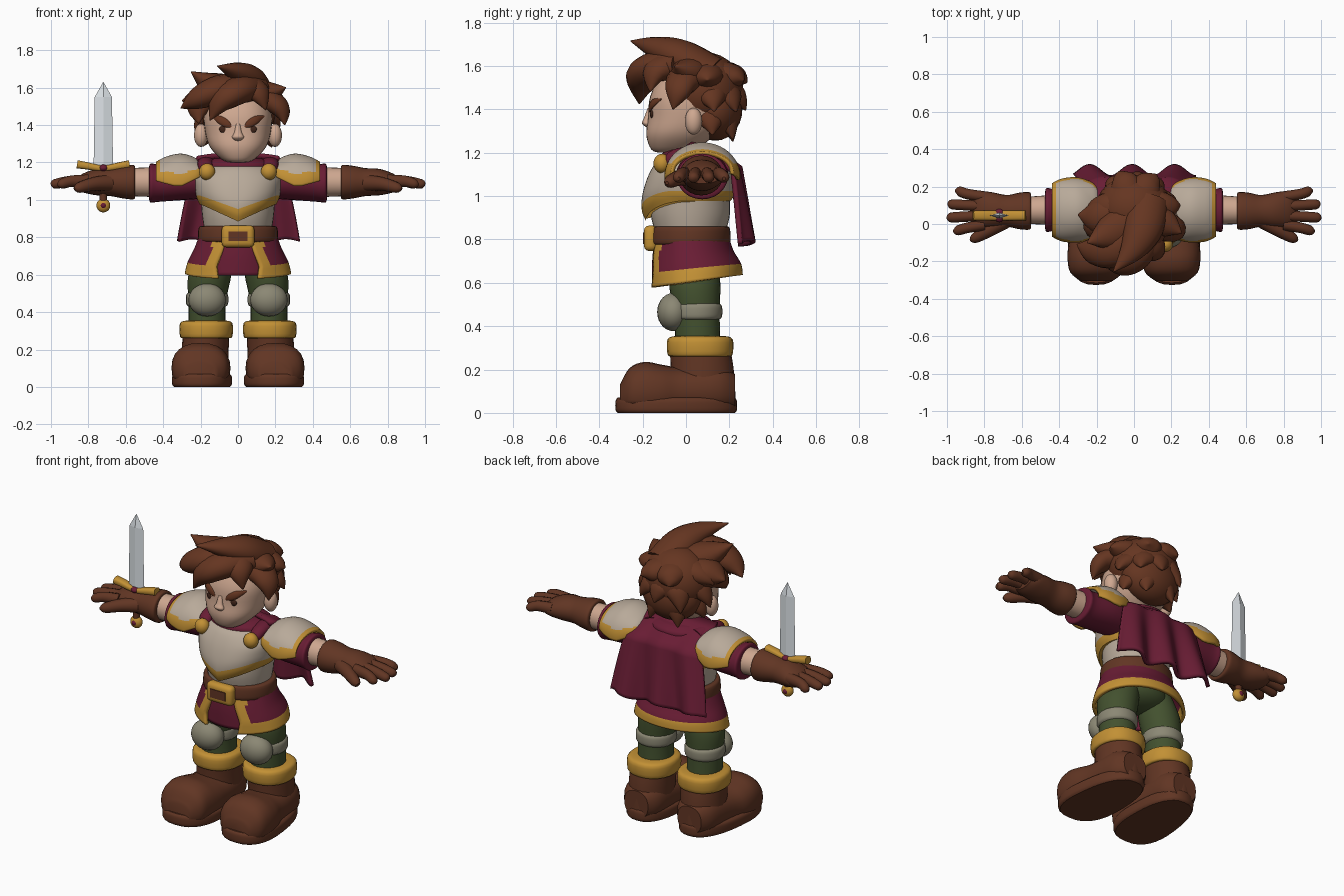
import bpy, bmesh, math, random
from mathutils import Vector, Matrix

if "Cube" in bpy.data.objects:
    bpy.data.objects.remove(bpy.data.objects["Cube"])


def material(name, *rgb):
    m = bpy.data.materials.new(name)
    m.use_nodes = True
    m.diffuse_color = (*rgb, 1)
    m.node_tree.nodes["Principled BSDF"].inputs["Base Color"].default_value = (*rgb, 1)
    return m


hair_brown = material("hair brown", .13, .036, .015)
leather = material("leather brown", .12, .036, .017)
gold = material("gold", .54, .28, .035)
crimson = material("crimson cloth", .14, .012, .034)
ivory = material("ivory armour", .48, .40, .32)
skin = material("skin", .62, .39, .28)
green = material("green cloth", .056, .082, .028)
grey = material("grey knee metal", .26, .245, .175)
steel = material("steel", .86, .91, .95)
dark = material("dark brown", .05, .018, .01)


def finish(name, bm, mat, angle=40):
    bmesh.ops.recalc_face_normals(bm, faces=bm.faces)
    mesh = bpy.data.meshes.new(name)
    bm.to_mesh(mesh)
    bm.free()
    mesh.materials.append(mat)
    mesh.shade_smooth()
    mesh.set_sharp_from_angle(angle=math.radians(angle))
    ob = bpy.data.objects.new(name, mesh)
    bpy.context.scene.collection.objects.link(ob)
    return ob


def power(v, p):
    return math.copysign(abs(v) ** p, v)


def sweep(name, pts, mat, side=(1, 0, 0), axis=None, n=24, steps=4, p=1, arc=None, angle=40):
    """Elliptical rings (x, y, z, radius along side, radius across) on a smooth path."""
    pts = [Vector(q) for q in pts]
    path = []
    for i in range(len(pts) - 1):
        a, b, c, d = (pts[min(max(i + k, 0), len(pts) - 1)] for k in (-1, 0, 1, 2))
        for s in range(steps):
            t = s / steps
            path.append(b + ((c - a) * t + (2 * a - 5 * b + 4 * c - d) * t ** 2
                             + (3 * b - a - 3 * c + d) * t ** 3) * .5)
    path.append(pts[-1])
    where = [Vector(q[:3]) for q in path]
    start, end = arc or (0, 360)
    cols = n + 1 if arc else n
    bm = bmesh.new()
    rings = []
    for i, q in enumerate(path):
        tan = Vector(axis) if axis else where[min(i + 1, len(path) - 1)] - where[max(i - 1, 0)]
        tan.normalize()
        u = Vector(side)
        u = (u - tan * u.dot(tan)).normalized()
        w = tan.cross(u)
        ring = []
        for k in range(cols):
            th = math.radians(start + (end - start) * k / n)
            ring.append(bm.verts.new(where[i] + u * max(q[3], .001) * power(math.cos(th), p)
                                     + w * max(q[4], .001) * power(math.sin(th), p)))
        rings.append(ring)
    for lo, hi in zip(rings, rings[1:]):
        for k in range(n):
            j = (k + 1) % cols
            bm.faces.new((lo[k], lo[j], hi[j], hi[k]))
    if not arc:
        bm.faces.new(rings[0])
        bm.faces.new(rings[-1])
    return finish(name, bm, mat, angle)


def ball(name, loc, radii, mat):
    bm = bmesh.new()
    bmesh.ops.create_uvsphere(bm, u_segments=24, v_segments=14, radius=1,
                              matrix=Matrix.Translation(loc) @ Matrix.Diagonal((*radii, 1)))
    return finish(name, bm, mat)


def block(name, loc, size, mat, bevel):
    bm = bmesh.new()
    bmesh.ops.create_cube(bm, size=1, matrix=Matrix.Translation(loc) @ Matrix.Diagonal((*size, 1)))
    if bevel:
        bmesh.ops.bevel(bm, geom=bm.edges[:], offset=bevel, segments=3, affect='EDGES', profile=.5)
    return finish(name, bm, mat)


def paint(ob, mat, rule):
    ob.data.materials.append(mat)
    for f in ob.data.polygons:
        if rule(f.center):
            f.material_index = len(ob.data.materials) - 1


def warp(ob, rule):
    for v in ob.data.vertices:
        v.co = rule(v.co.copy())


def mirror(ob):
    ob.modifiers.new("Mirror", 'MIRROR').use_mirror_merge = False
    return ob


def thicken(ob, amount):
    mod = ob.modifiers.new("Solidify", 'SOLIDIFY')
    mod.thickness, mod.offset = amount, 0


UP, ACROSS, DEPTH = (0, 0, 1), (1, 0, 0), (0, 1, 0)

# Boots
foot = mirror(sweep("boot_foot", [(.18, .225, .1, .08, .08), (.18, .15, .11, .125, .11),
    (.185, -.02, .1, .14, .11), (.195, -.11, .1, .155, .122), (.2, -.19, .1, .155, .135),
    (.2, -.26, .095, .14, .112), (.2, -.305, .07, .085, .06)], leather, axis=(0, -1, 0), p=.85))
warp(foot, lambda c: Vector((c.x, c.y, max(c.z, .03))))
sole = mirror(sweep("boot_sole", [(0, -.045, 0, .16, .27), (0, -.045, .015, .17, .28),
    (0, -.045, .055, .17, .28), (0, -.045, .07, .155, .27)], leather, axis=UP, n=32, p=.8))
warp(sole, lambda c: Vector((.187 - .05 * c.y + c.x * (.9 - .42 * c.y), c.y, c.z)))
mirror(sweep("boot_shaft", [(.18, .08, .05, .125, .15), (.175, .075, .2, .125, .145),
    (.17, .065, .29, .125, .14)], leather, axis=UP))
mirror(sweep("boot_cuff", [(.17, .065, .26, .12, .13), (.17, .065, .27, .14, .15),
    (.17, .065, .34, .14, .15), (.17, .065, .355, .105, .11)], gold, axis=UP, p=.9))

# Legs and knees
mirror(sweep("leg", [(.165, .055, .3, .1, .105), (.165, .05, .45, .1, .105),
    (.15, .04, .6, .115, .118), (.11, .04, .73, .09, .1)], green, axis=UP))
ball("pelvis", (0, .04, .69), (.18, .13, .085), green)
mirror(sweep("knee_strap", [(.165, .052, .43, .1, .1), (.165, .052, .445, .112, .114),
    (.165, .052, .49, .112, .114), (.165, .052, .505, .1, .1)], grey, axis=UP))
mirror(ball("knee_pad", (.165, -.058, .465), (.1, .075, .088), grey))

# Skirt: inner front cloth and open-fronted outer panel with gold trim
under = sweep("under_skirt", [(0, .03, .595, .215, .18), (0, .02, .7, .2, .17),
    (0, .02, .8, .185, .16)], crimson, axis=UP, n=24, arc=(215, 325))
thicken(under, .012)
skirt = sweep("skirt", [(0, .04, .6, .275, .212), (0, .04, .66, .26, .205),
    (0, .025, .73, .227, .187), (0, .02, .8, .2, .17)], crimson, axis=UP, n=64, arc=(-64, 244))
paint(skirt, gold, lambda c: c.z < .665 or abs(c.x) < (.03 - c.y) * 1.05)
warp(skirt, lambda c: Vector((
    c.x - math.copysign((c.z - .66) * max(0, -c.y - .05) * 2.6, c.x),
    c.y, c.z + (.8 - c.z) * c.y * .7)))
thicken(skirt, .02)

# Belt and buckle
sweep("belt", [(0, .02, .775, .195, .165), (0, .02, .785, .213, .185), (0, .02, .85, .21, .182),
    (0, .02, .86, .19, .165)], leather, axis=UP, n=40)
block("buckle", (0, -.163, .805), (.175, .062, .118), gold, .025)
block("buckle_centre", (0, -.195, .805), (.1, .008, .052), leather, 0)

# Torso, breastplate with pointed gold edge
sweep("abdomen", [(0, .02, .84, .18, .165), (0, .02, .92, .192, .183), (0, .02, 1.02, .2, .18)],
      ivory, axis=UP, n=36)
chest = sweep("breastplate", [(0, .01, .885, .205, .195), (0, .01, .93, .22, .213),
    (0, .01, 1.0, .23, .212), (0, .02, 1.09, .235, .195), (0, .03, 1.16, .2, .165),
    (0, .03, 1.19, .15, .12)], ivory, axis=UP, n=56, steps=6)
paint(chest, gold, lambda c: c.z < .947)
warp(chest, lambda c: Vector((c.x, c.y, c.z + (1.19 - c.z) * .3
                              * (1 if c.y > .02 else min(1, abs(c.x) / .2)))))

# Collar, cape straps and clasps
sweep("neck", [(0, 0, 1.13, .085, .085), (0, 0, 1.26, .08, .08)], skin, axis=UP)
sweep("collar", [(0, .04, 1.15, .185, .15), (0, .04, 1.195, .18, .15), (0, .04, 1.22, .13, .11)],
      crimson, axis=UP, n=32)
mirror(sweep("cape_strap", [(.165, -.09, 1.15, .03, .025), (.175, -.05, 1.185, .04, .03),
    (.17, .04, 1.2, .045, .03), (.15, .12, 1.19, .045, .025)], crimson))
mirror(ball("cape_clasp", (.165, -.11, 1.15), (.043, .04, .045), gold))

# Cape
bm = bmesh.new()
bmesh.ops.create_grid(bm, x_segments=48, y_segments=24, size=1)
cape = finish("cape", bm, crimson, 80)


def drape(c):
    u, t = c.x, (1 - c.y) / 2
    fold = .03 * t * math.sin(9 * u + 1 + t)
    return Vector((u * (.215 + .11 * t ** .7) + .005 * t,
                   .03 + .2 * min(1, t / .25) ** .7 + .05 * t + fold - .03 * u * u * (1 - t),
                   1.245 - .465 * t - .02 * u * u * (1 - t) + .012 * t * math.cos(8 * u)))


warp(cape, drape)
thicken(cape, .022)

# Arms and shoulder armour
mirror(sweep("sleeve", [(.14, .07, 1.1, .1, .09), (.28, .075, 1.1, .12, .1),
    (.42, .075, 1.09, .112, .1), (.465, .075, 1.09, .118, .105), (.475, .075, 1.09, .1, .09)],
    crimson, side=DEPTH, axis=ACROSS))
mirror(sweep("forearm", [(.44, .075, 1.095, .08, .08), (.58, .073, 1.095, .072, .075)],
             skin, side=DEPTH, axis=ACROSS))
pad = mirror(sweep("shoulder_guard", [(.19, .07, 1.09, .1, .08), (.22, .07, 1.09, .14, .12),
    (.3, .075, 1.09, .165, .148), (.38, .075, 1.09, .16, .133), (.435, .075, 1.09, .135, .105)],
    ivory, side=DEPTH, axis=ACROSS, n=40, steps=6, arc=(-6, 186)))
paint(pad, gold, lambda c: c.x > .408 or c.z < 1.14)
warp(pad, lambda c: Vector((c.x, c.y, c.z + max(0, 1.2 - c.z)
                            * (max(0, .3 - c.x) * 4 + max(0, c.x - .34) * 2))))
thicken(pad, .018)

# Gloves with four fingers and a thumb
mirror(sweep("glove", [(.55, .07, 1.095, .085, .08), (.56, .07, 1.095, .1, .092),
    (.61, .07, 1.095, .098, .088), (.68, .07, 1.095, .085, .075), (.76, .075, 1.095, .095, .07),
    (.83, .08, 1.09, .095, .05), (.865, .08, 1.085, .07, .028)], leather, side=DEPTH, axis=ACROSS))
for i, reach in enumerate((.955, .995, 1.0, .965)):
    y, spread = .145 - .05 * i, (1.5 - i) * .01
    mirror(sweep("finger", [(.8, y, 1.1, .03, .035), (.89, y + spread, 1.1, .028, .03),
        (reach - .02, y + spread * 2, 1.085, .026, .025), (reach, y + spread * 2, 1.08, .008, .008)],
        leather, side=DEPTH, n=12))
mirror(sweep("thumb", [(.69, .02, 1.09, .045, .045), (.77, -.03, 1.085, .037, .037),
    (.85, -.075, 1.065, .028, .028), (.875, -.088, 1.06, .008, .008)], leather, side=DEPTH, n=14))

# Sword
SX, SY = -.72, .045
sweep("sword_blade", [(SX, SY, 1.18, .052, .016), (SX, SY, 1.55, .046, .014),
    (SX, SY, 1.63, .001, .001)], steel, axis=UP, n=4, steps=1, angle=5)
sweep("sword_guard", [(SX + d, SY, 1.168 + abs(d) * .16, .026, .016 + abs(d) * .04)
    for d in (-.14, -.09, 0, .09, .14)], gold, side=DEPTH, p=.7, n=16)
sweep("sword_grip", [(SX, SY, .98, .02, .02), (SX, SY, 1.17, .02, .02)], leather, axis=UP, n=12)
ball("sword_pommel", (SX, SY, .97), (.037, .028, .037), gold)
ball("pommel_gem", (SX, SY, .97), (.022, .034, .022), crimson)
ball("guard_gem", (SX, SY, 1.17), (.028, .036, .02), crimson)

# Head and face
sweep("head", [(0, -.075, 1.2, .04, .05), (0, -.06, 1.215, .085, .1), (0, -.025, 1.28, .148, .158),
    (0, .01, 1.36, .175, .185), (0, .02, 1.46, .18, .185), (0, .03, 1.56, .14, .14),
    (0, .03, 1.61, .06, .06)], skin, axis=UP, n=36, p=.87)
sweep("nose", [(0, -.165, 1.405, .012, .012), (0, -.178, 1.36, .02, .016),
    (0, -.183, 1.335, .032, .02), (0, -.17, 1.315, .015, .01)], skin, axis=UP, n=16)
mirror(ball("ear", (.198, .035, 1.345), (.037, .04, .062), skin))
mirror(sweep("eyebrow", [(.035, -.168, 1.39, .004, .006), (.06, -.164, 1.407, .009, .021),
    (.1, -.15, 1.43, .009, .02), (.14, -.115, 1.447, .003, .004)], hair_brown, side=DEPTH, n=12))
mirror(ball("eye", (.075, -.156, 1.377), (.026, .01, .02), dark))

# Hair: a cap, a nape and overlapping tapered tufts
ball("hair_cap", (0, .08, 1.485), (.205, .185, .18), hair_brown)
ball("hair_nape", (0, .135, 1.4), (.18, .125, .145), hair_brown)


def tuft(name, *pts):
    side = (Vector(pts[-1][:3]) - Vector(pts[0][:3])).cross(Vector(UP))
    sweep(name, [(x, y, z, r * 1.12, r * .85) for x, y, z, r in pts], hair_brown,
          side=side, n=16, steps=5, angle=70)


tuft("crest_tuft", (.08, .12, 1.56, .1), (.05, -.02, 1.64, .095), (-.01, -.14, 1.685, .06), (-.11, -.255, 1.715, .003))
tuft("fringe_centre", (.09, -.02, 1.6, .08), (0, -.155, 1.585, .088), (-.09, -.2, 1.53, .072), (-.15, -.215, 1.425, .003))
tuft("fringe_sweep", (.04, -.03, 1.61, .08), (-.1, -.13, 1.59, .09), (-.22, -.14, 1.54, .068), (-.305, -.11, 1.49, .003))
tuft("fringe_corner", (.04, -.05, 1.61, .08), (.11, -.14, 1.57, .062), (.15, -.165, 1.48, .003))
tuft("side_spike", (0, .02, 1.57, .1), (-.13, -.05, 1.61, .085), (-.25, -.1, 1.685, .003))
tuft("side_lock", (-.06, .05, 1.54, .1), (-.2, .04, 1.54, .085), (-.3, .05, 1.53, .003))
tuft("side_curl", (-.08, .06, 1.54, .11), (-.2, -.02, 1.5, .075), (-.21, -.08, 1.41, .003))
tuft("far_spike", (.06, .03, 1.56, .1), (.17, 0, 1.575, .07), (.255, -.05, 1.6, .003))
tuft("far_curl", (.08, .02, 1.55, .1), (.19, -.02, 1.52, .07), (.235, -.04, 1.47, .05), (.25, -.06, 1.4, .003))

# Back of the hair in three tiers of uneven locks
random.seed(4)
for height, drop, out, count in ((1.55, .03, .2, 4), (1.47, .09, .185, 5), (1.37, .1, .15, 4)):
    for i in range(count):
        th = math.radians(10 + i * 160 / (count - 1) + random.uniform(-9, 9))
        dx, dy = math.cos(th), math.sin(th)
        fall = drop + random.uniform(-.02, .025)
        tuft("back_lock", (.04 * dx, .08 + .03 * dy, height + .01, .09),
             (out * .75 * dx, .08 + out * .7 * dy, height, .074),
             (out * 1.08 * dx, .08 + out * .93 * dy, height - fall * .45, .042),
             (out * 1.25 * dx, .08 + out * 1.06 * dy, height - fall, .003))
